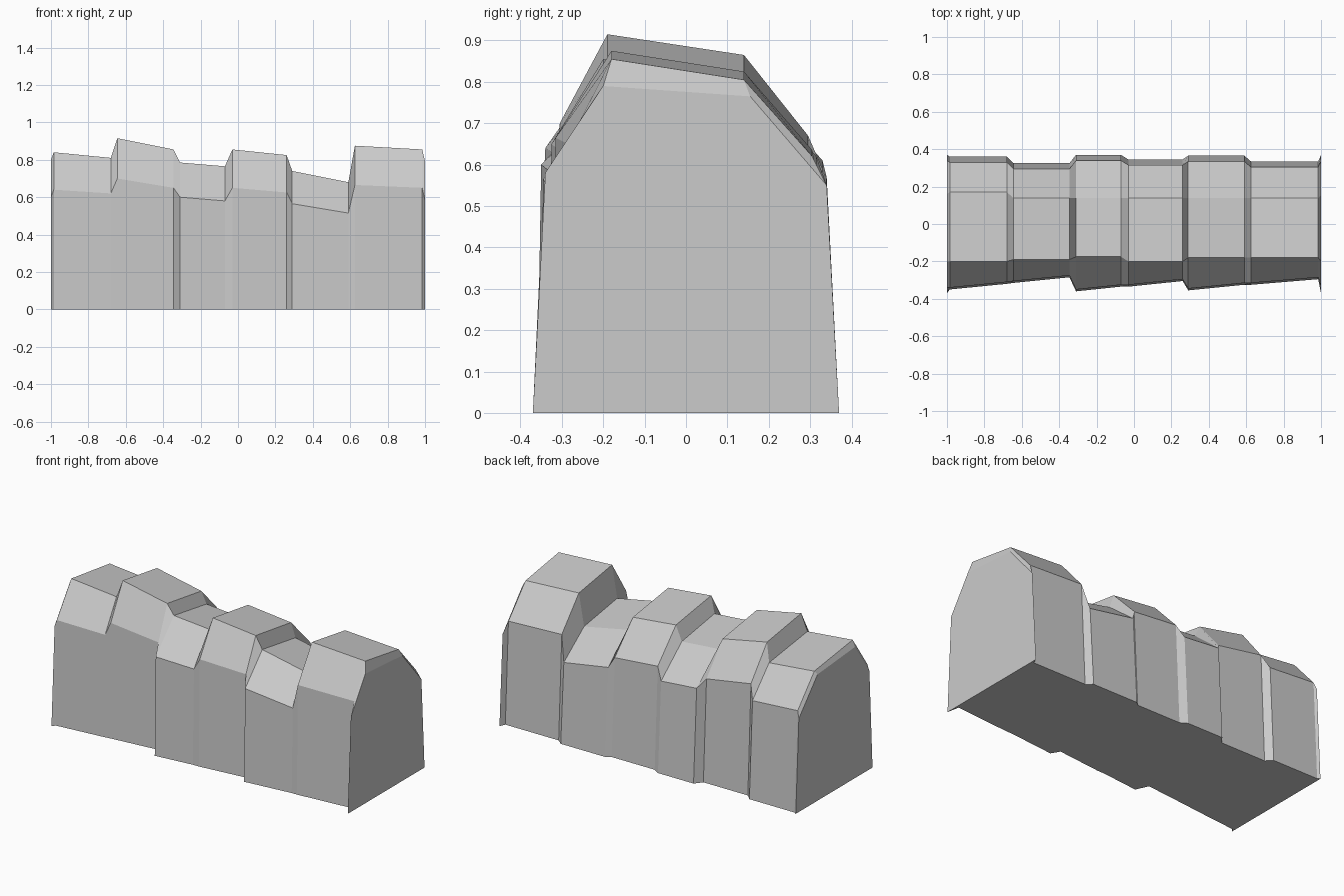
import bpy
import bmesh

cube = bpy.data.objects.get("Cube")
if cube:
    bpy.data.objects.remove(cube, do_unlink=True)

stone = bpy.data.materials.new("pale_grey")
stone.use_nodes = True
GREY = (0.6, 0.6, 0.6, 1)
stone.diffuse_color = GREY
stone.node_tree.nodes["Principled BSDF"].inputs["Base Color"].default_value = GREY


def section(x, front, back, crest, rear_crest, top, shoulder, drop=0.05, lean=0.01):
    """One six-sided slice of the wall, from the front foot over to the back foot."""
    return [
        (x, front, 0),
        (x, front + lean, shoulder),
        (x, crest, top),
        (x, rear_crest, top - drop),
        (x, back - 0.03, shoulder - 0.03),
        (x, back, 0),
    ]


# Blocks: x range, front foot range, back foot, crest, rear crest, top range, shoulder range
blocks = [
    ((-0.985, -0.68), (-0.35, -0.32), 0.36, -0.20, 0.17, (0.84, 0.81), (0.64, 0.62)),
    ((-0.645, -0.345), (-0.315, -0.285), 0.325, -0.19, 0.14, (0.915, 0.855), (0.70, 0.65)),
    ((-0.31, -0.07), (-0.36, -0.335), 0.37, -0.175, 0.14, (0.785, 0.765), (0.60, 0.58)),
    ((-0.03, 0.26), (-0.335, -0.305), 0.345, -0.20, 0.14, (0.855, 0.825), (0.65, 0.625)),
    ((0.29, 0.59), (-0.355, -0.325), 0.365, -0.18, 0.14, (0.74, 0.68), (0.565, 0.515)),
    ((0.625, 0.985), (-0.325, -0.295), 0.335, -0.18, 0.14, (0.875, 0.855), (0.665, 0.65)),
]

# Slices: a flared cap at each end, two per block
slices = [section(-1, -0.37, 0.37, -0.20, 0.16, 0.80, 0.60, 0.03, 0.03)]
for xs, fronts, back, crest, rear, tops, shoulders in blocks:
    for x, front, top, shoulder in zip(xs, fronts, tops, shoulders):
        slices.append(section(x, front, back, crest, rear, top, shoulder))
slices.append(section(1, -0.37, 0.37, -0.20, 0.155, 0.79, 0.58, 0.025, 0.03))

# Skin the slices into one closed, flat-shaded wall
bm = bmesh.new()
rings = [[bm.verts.new(p) for p in s] for s in slices]
for a, b in zip(rings, rings[1:]):
    for i in range(len(a)):
        j = (i + 1) % len(a)
        bm.faces.new((a[i], a[j], b[j], b[i]))
bm.faces.new(rings[0])
bm.faces.new(rings[-1])
bmesh.ops.recalc_face_normals(bm, faces=bm.faces)

mesh = bpy.data.meshes.new("rock_wall")
bm.to_mesh(mesh)
bm.free()
mesh.materials.append(stone)
wall = bpy.data.objects.new("rock_wall", mesh)
bpy.context.collection.objects.link(wall)
